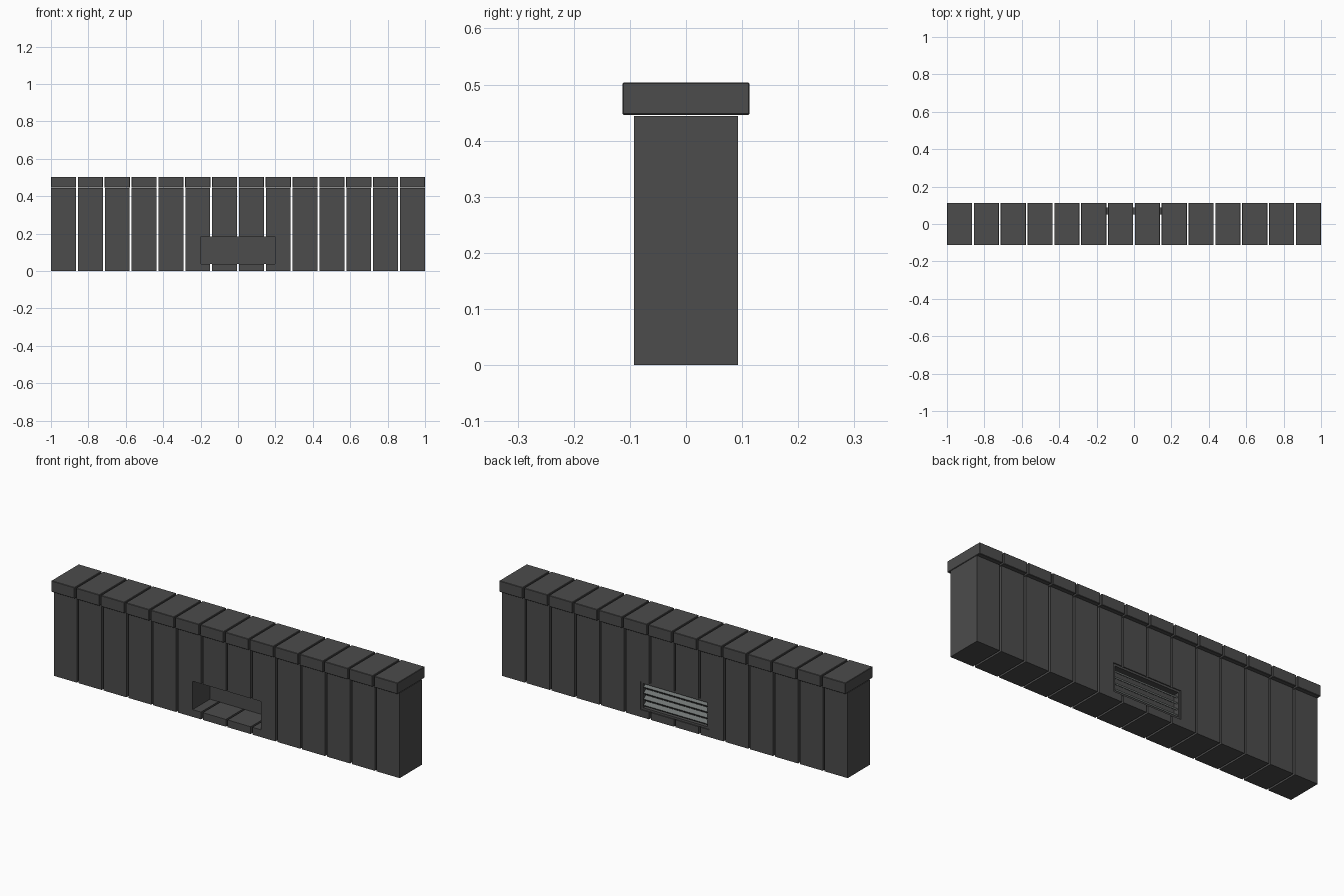
import bpy, math

if "Cube" in bpy.data.objects:
    bpy.data.objects.remove(bpy.data.objects["Cube"])

def material(name, c):
    m = bpy.data.materials.new(name)
    m.diffuse_color = (c[0], c[1], c[2], 1)
    m.use_nodes = True
    m.node_tree.nodes["Principled BSDF"].inputs["Base Color"].default_value = m.diffuse_color
    return m

STONE = material("dark grey stone", (0.072, 0.072, 0.072))
METAL = material("grille metal", (0.16, 0.175, 0.17))

def box(name, x0, x1, y0, y1, z0, z1, mat=STONE, bevel=0.0, tilt=0.0):
    bpy.ops.mesh.primitive_cube_add(
        size=1, location=((x0 + x1) / 2, (y0 + y1) / 2, (z0 + z1) / 2))
    o = bpy.context.object
    o.name = name
    o.scale = (x1 - x0, y1 - y0, z1 - z0)
    bpy.ops.object.transform_apply(location=False, rotation=False, scale=True)
    o.rotation_euler.x = tilt
    o.data.materials.append(mat)
    if bevel:
        b = o.modifiers.new("Bevel", "BEVEL")
        b.width = bevel
        b.segments = 1
    return o

N, WIDTH = 14, 0.135
PITCH = (2 - WIDTH) / (N - 1)
BODY_Y, CAP_Y = 0.093, 0.113
BODY_TOP, CAP_BOTTOM, CAP_TOP = 0.444, 0.446, 0.504
OPEN_X, OPEN_Z0, OPEN_Z1 = 0.197, 0.038, 0.186

# Row of wall blocks and cap stones, with a vent opening in the middle
for i in range(N):
    x0 = -1 + i * PITCH
    x1 = x0 + WIDTH
    box("cap_stone", x0, x1, -CAP_Y, CAP_Y, CAP_BOTTOM, CAP_TOP, bevel=0.002)
    b0, b1 = x0 + 0.001, x1 - 0.001
    c0, c1 = max(b0, -OPEN_X), min(b1, OPEN_X)
    if c0 >= c1:
        box("wall_block", b0, b1, -BODY_Y, BODY_Y, 0, BODY_TOP)
        continue
    # Blocks over the opening: full-height sides, a lintel and a sill
    if b0 < c0:
        box("wall_block_side", b0, c0, -BODY_Y, BODY_Y, 0, BODY_TOP)
    if b1 > c1:
        box("wall_block_side", c1, b1, -BODY_Y, BODY_Y, 0, BODY_TOP)
    box("lintel_block", c0, c1, -BODY_Y, BODY_Y, OPEN_Z1, BODY_TOP)
    box("sill_block", c0, c1, -BODY_Y, BODY_Y, 0, OPEN_Z0)

# Vent grille at the back of the opening: panel, frame and slats
G0, G1, T = 0.050, 0.088, 0.011
box("vent_panel", -OPEN_X, OPEN_X, G0, G0 + 0.008, OPEN_Z0, OPEN_Z1)
box("vent_frame_top", -OPEN_X, OPEN_X, G0 + 0.008, G1, OPEN_Z1 - T, OPEN_Z1)
box("vent_frame_bottom", -OPEN_X, OPEN_X, G0 + 0.008, G1, OPEN_Z0, OPEN_Z0 + T)
for s in (-1, 1):
    xa, xb = sorted((s * OPEN_X, s * (OPEN_X - T)))
    box("vent_frame_side", xa, xb, G0 + 0.008, G1, OPEN_Z0 + T, OPEN_Z1 - T)

SLATS = 4
step = (OPEN_Z1 - OPEN_Z0 - 2 * T) / SLATS
for k in range(SLATS):
    z = OPEN_Z0 + T + (k + 0.5) * step
    box("vent_slat", -OPEN_X + T, OPEN_X - T, 0.060, 0.084,
        z - 0.004, z + 0.004, METAL, tilt=math.radians(-35))
